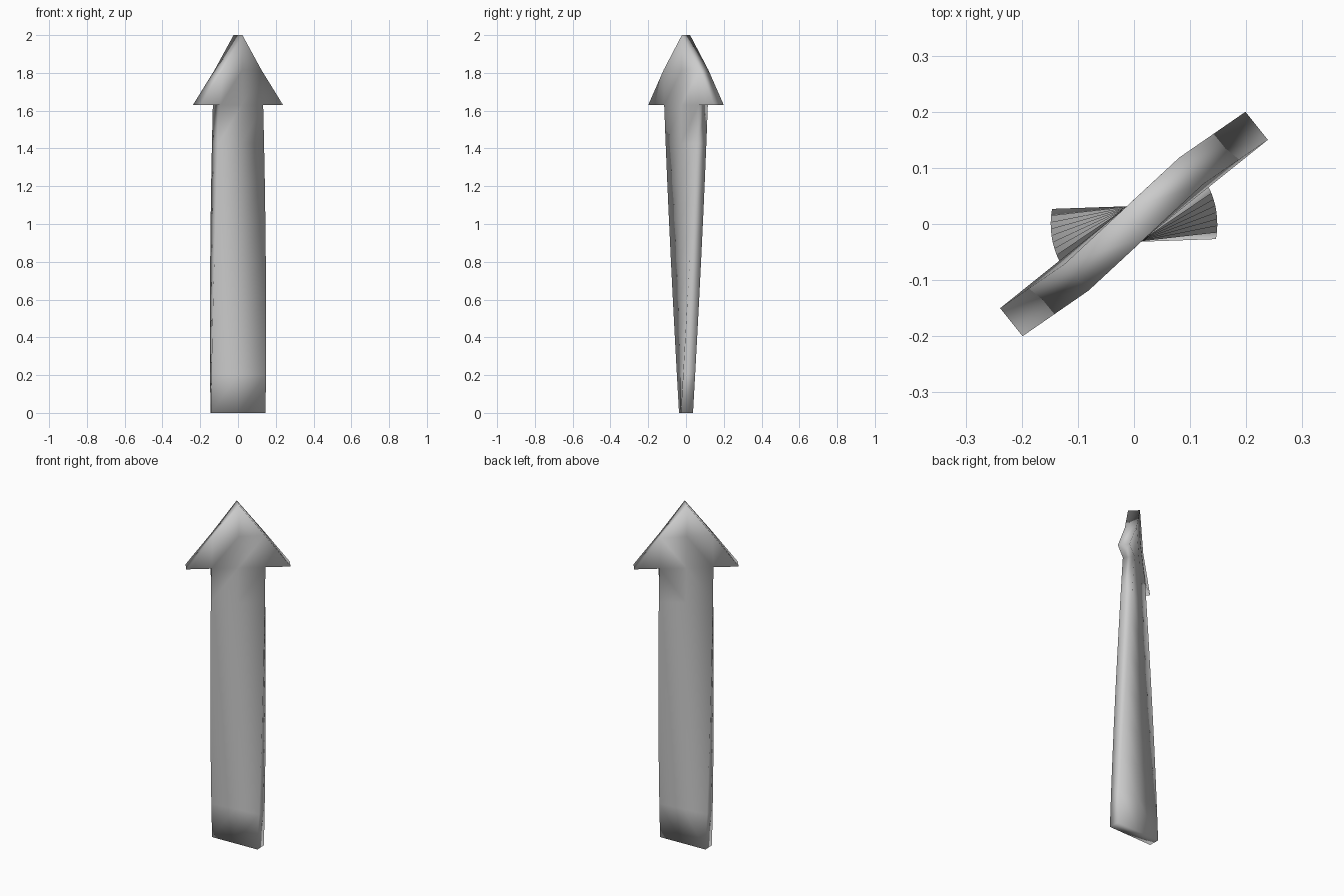
import bpy, bmesh, math
from mathutils import Matrix

if "Cube" in bpy.data.objects:
    bpy.data.objects.remove(bpy.data.objects["Cube"])

SHAFT, HEAD, HALF_T = 0.145, 0.28, 0.032   # half widths and half thickness
NECK, TOP, ROWS = 1.63, 2.0, 8
START, END = math.radians(2), math.radians(47)

bm = bmesh.new()


def row(z, xs):
    return [bm.verts.new((x, -HALF_T, z)) for x in xs]


# flat shaft: two columns of quads
rows = [row(NECK * i / ROWS, (-SHAFT, 0, SHAFT)) for i in range(ROWS + 1)]
for a, b in zip(rows, rows[1:]):
    for c in range(2):
        bm.faces.new((a[c], a[c + 1], b[c + 1], b[c]))

# arrowhead with a row halfway up
neck = rows[-1]
barb_l, barb_r = row(NECK, (-HEAD, HEAD))
mid = row((NECK + TOP) / 2, (-HEAD / 2, 0, HEAD / 2))
tip = row(TOP, (0,))[0]
bm.faces.new((barb_l, neck[0], mid[0]))
bm.faces.new((neck[2], barb_r, mid[2]))
for c in range(2):
    bm.faces.new((neck[c], neck[c + 1], mid[c + 1], mid[c]))
    bm.faces.new((mid[c], mid[c + 1], tip))

# thickness
ext = bmesh.ops.extrude_face_region(bm, geom=bm.faces[:])
bmesh.ops.translate(bm, vec=(0, 2 * HALF_T, 0),
                    verts=[v for v in ext["geom"] if isinstance(v, bmesh.types.BMVert)])

# twist about the vertical axis
for v in bm.verts:
    v.co = Matrix.Rotation(START + (END - START) * v.co.z / TOP, 3, 'Z') @ v.co
bmesh.ops.recalc_face_normals(bm, faces=bm.faces[:])
for f in bm.faces:
    f.smooth = True

mesh = bpy.data.meshes.new("twisted_arrow")
bm.to_mesh(mesh)
bm.free()
bpy.context.collection.objects.link(bpy.data.objects.new("twisted_arrow", mesh))
